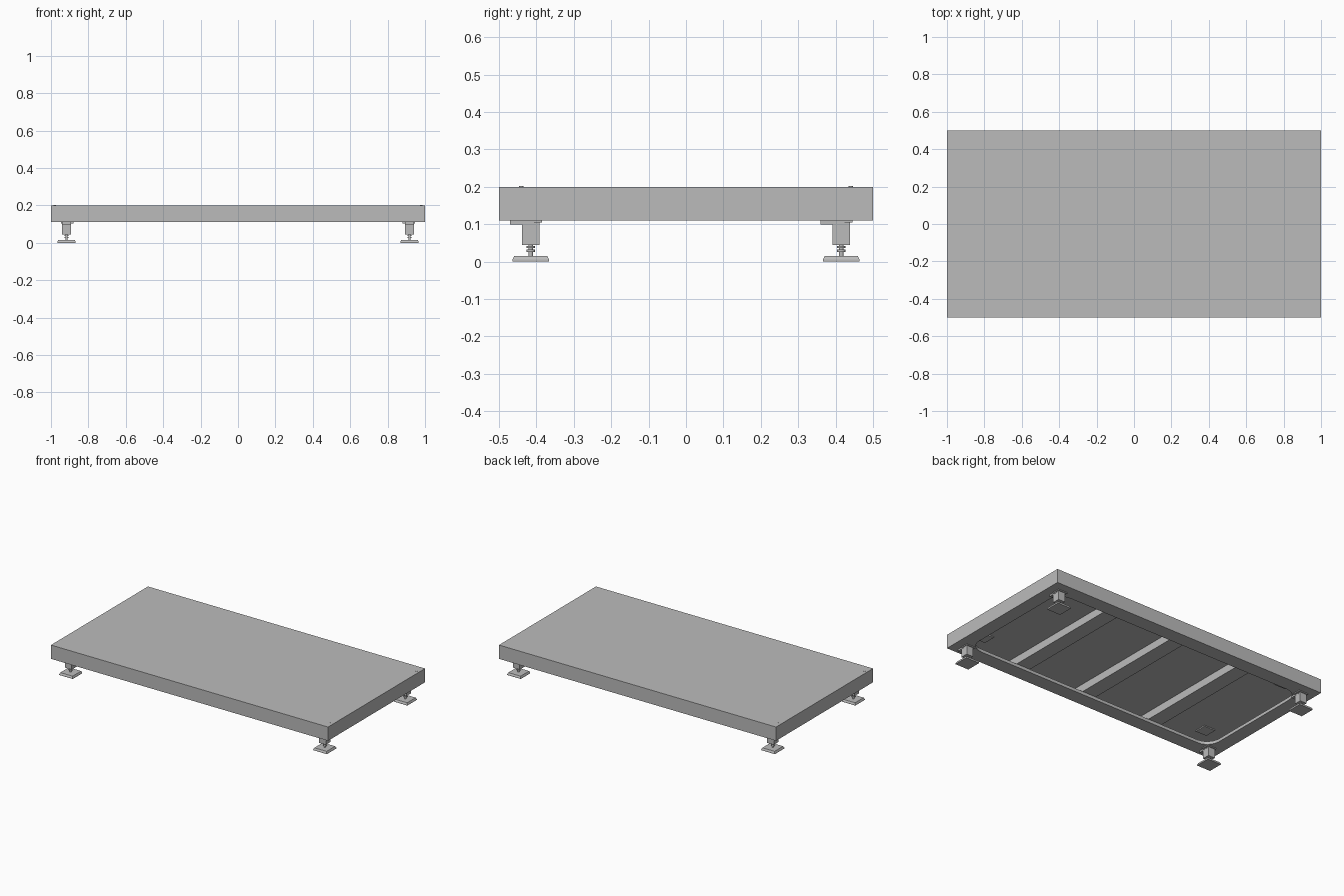
import bpy, bmesh, math
from mathutils import Matrix, Vector

old = bpy.data.objects.get("Cube")
if old:
    bpy.data.objects.remove(old, do_unlink=True)

GREY = (0.5, 0.5, 0.5, 1.0)
steel = bpy.data.materials.new("grey steel")
steel.use_nodes = True
steel.diffuse_color = GREY
steel.node_tree.nodes["Principled BSDF"].inputs["Base Color"].default_value = GREY


def finish(name, bm):
    mesh = bpy.data.meshes.new(name)
    bm.to_mesh(mesh)
    bm.free()
    mesh.materials.append(steel)
    obj = bpy.data.objects.new(name, mesh)
    bpy.context.collection.objects.link(obj)
    return obj


def box(name, size, center, top_scale=1.0, corner_radius=0.0):
    bm = bmesh.new()
    bmesh.ops.create_cube(bm, size=1)
    for v in bm.verts:
        k = top_scale if v.co.z > 0 else 1.0
        v.co = Vector((v.co.x * size[0] * k, v.co.y * size[1] * k, v.co.z * size[2]))
        v.co += Vector(center)
    if corner_radius:
        upright = [e for e in bm.edges
                   if abs(e.verts[0].co.z - e.verts[1].co.z) > size[2] / 2]
        bmesh.ops.bevel(bm, geom=upright, offset=corner_radius, segments=6,
                        profile=0.5, affect='EDGES')
    return finish(name, bm)


def cylinder(name, radius, z0, z1, x, y, sides=20):
    bm = bmesh.new()
    bmesh.ops.create_cone(bm, cap_ends=True, segments=sides, radius1=radius,
                          radius2=radius, depth=z1 - z0,
                          matrix=Matrix.Translation((x, y, (z0 + z1) / 2)))
    for f in bm.faces:
        f.smooth = len(f.verts) == 4
    for e in bm.edges:
        e.smooth = all(len(f.verts) == 4 for f in e.link_faces)
    return finish(name, bm)


def cut(target, cutter):
    cutter.hide_render = True
    mod = target.modifiers.new("cut", 'BOOLEAN')
    mod.operation = 'DIFFERENCE'
    mod.solver = 'EXACT'
    mod.object = cutter
    bpy.context.view_layer.update()
    graph = bpy.context.evaluated_depsgraph_get()
    result = bpy.data.meshes.new_from_object(target.evaluated_get(graph))
    target.modifiers.clear()
    target.data = result
    bpy.data.objects.remove(cutter, do_unlink=True)


# Hollow deck with a turned-in flange and rounded opening underneath
deck = box("deck", (2, 1, 0.09), (0, 0, 0.155))
cut(deck, box("cavity_cutter", (1.96, 0.96, 0.05), (0, 0, 0.155)))
cut(deck, box("opening_cutter", (1.82, 0.81, 0.06), (0, 0, 0.125), corner_radius=0.09))

# Cross beams under the deck sheet
for i, x in enumerate((-0.5, 0, 0.5)):
    box(f"cross_beam_{i + 1}", (0.1, 0.96, 0.052), (x, 0, 0.156))

# Corner assemblies
for sx, side in ((1, "left"), (-1, "right")):
    for sy, end in ((-1, "front"), (1, "back")):
        tag = f"{end}_{side}"
        x, y = sx * 0.917, sy * 0.415
        # Sensor mount
        box(f"cover_plate_{tag}", (0.08, 0.08, 0.008), (sx * 0.84, sy * 0.355, 0.177))
        box(f"mount_plate_{tag}", (0.066, 0.05, 0.03), (x - sx * 0.004, y + 0.005, 0.119))
        box(f"mount_bracket_{tag}", (0.05, 0.064, 0.03), (x, y - 0.023, 0.114))
        box(f"leg_block_{tag}", (0.048, 0.048, 0.07), (x, y, 0.08))
        # Levelling foot
        cylinder(f"stem_{tag}", 0.006, 0.01, 0.05, x, y)
        cylinder(f"upper_nut_{tag}", 0.012, 0.036, 0.042, x, y, 6)
        cylinder(f"lower_nut_{tag}", 0.012, 0.026, 0.032, x, y, 6)
        box(f"foot_edge_{tag}", (0.098, 0.098, 0.005), (x, y, 0.0025))
        box(f"foot_pad_{tag}", (0.098, 0.098, 0.01), (x, y, 0.01), top_scale=0.9)
        # Access screw in the deck
        cylinder(f"screw_{tag}", 0.006, 0.195, 0.2015, sx * 0.98, sy * 0.44, 12)
